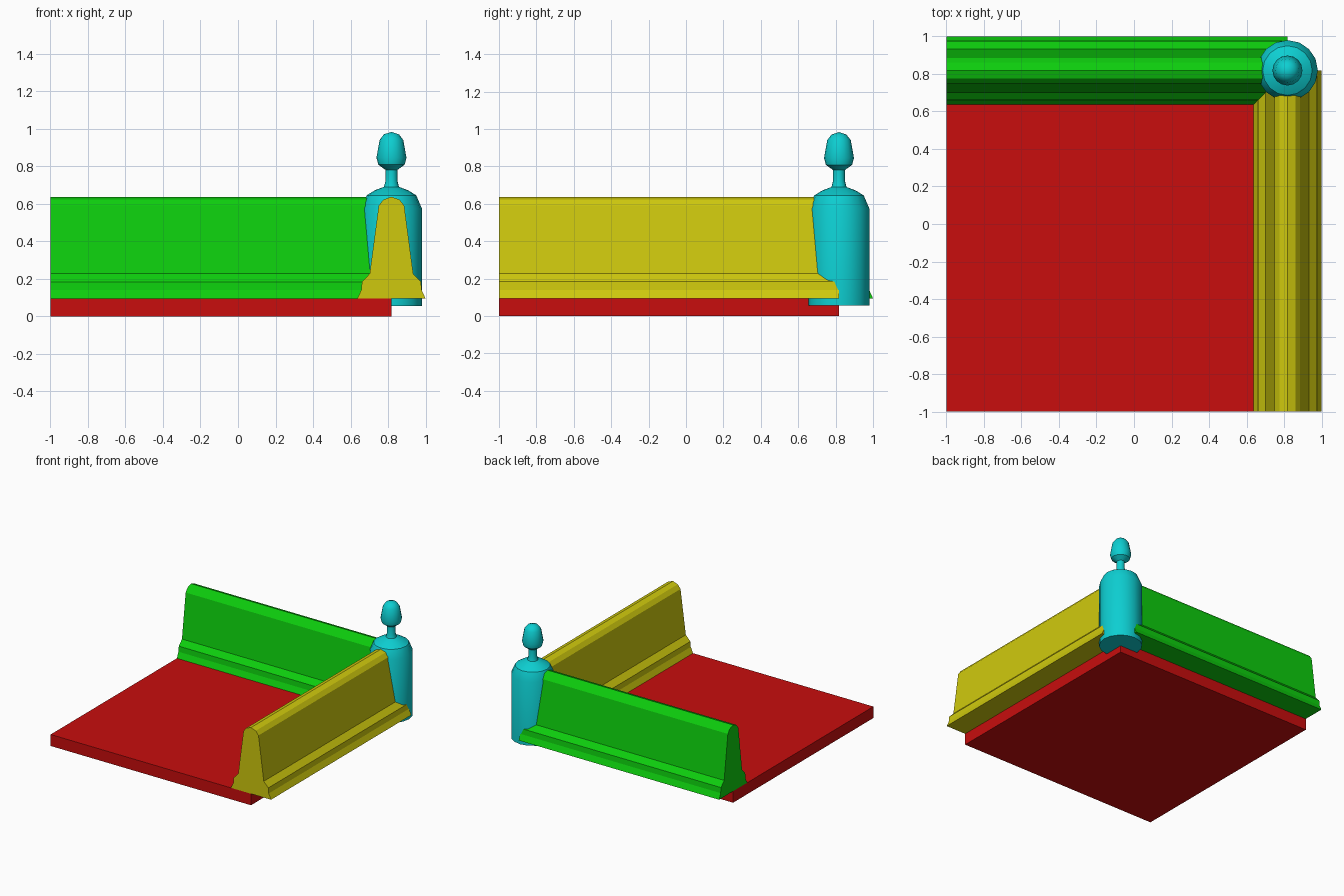
import bpy, bmesh, math

cube = bpy.data.objects.get("Cube")
if cube:
    bpy.data.objects.remove(cube, do_unlink=True)

C = 0.818          # centre line of both walls and the corner post
FLOOR_TOP = 0.094


def material(name, rgb):
    m = bpy.data.materials.new(name)
    m.use_nodes = True
    m.diffuse_color = (*rgb, 1)
    m.node_tree.nodes["Principled BSDF"].inputs["Base Color"].default_value = (*rgb, 1)
    return m


def finish(name, bm, mat):
    bmesh.ops.recalc_face_normals(bm, faces=bm.faces)
    mesh = bpy.data.meshes.new(name)
    bm.to_mesh(mesh)
    bm.free()
    mesh.materials.append(mat)
    ob = bpy.data.objects.new(name, mesh)
    bpy.context.collection.objects.link(ob)
    return ob


def prism(name, outline, mat, place):
    """Extrude a 2D outline from -1 to C; place(u, v, t) gives the 3D point."""
    bm = bmesh.new()
    ends = [[bm.verts.new(place(u, v, t)) for u, v in outline] for t in (-1, C)]
    for ring in ends:
        bm.faces.new(ring)
    n = len(outline)
    for i in range(n):
        j = (i + 1) % n
        bm.faces.new((ends[0][i], ends[0][j], ends[1][j], ends[1][i]))
    return finish(name, bm, mat)


red = material("red", (0.58, 0.004, 0.004))
green = material("green", (0.004, 0.62, 0.004))
yellow = material("yellow", (0.62, 0.58, 0.004))
cyan = material("cyan", (0.004, 0.62, 0.64))

# Floor slab
prism("floor_slab", [(-1, 0), (C, 0), (C, FLOOR_TOP), (-1, FLOOR_TOP)], red,
      lambda u, v, t: (u, t, v))

# Walls share one moulded cross-section: half width, height
half = [(0.182, FLOOR_TOP), (0.161, 0.14), (0.157, 0.184), (0.116, 0.227),
        (0.068, 0.59), (0.043, 0.622)]
section = half + [(0, 0.637)] + [(-w, z) for w, z in reversed(half)]
prism("back_wall", section, green, lambda u, v, t: (t, C + u, v))
prism("left_wall", section, yellow, lambda u, v, t: (C + u, t, v))

# Turned corner post with finial: radius, height
SIDES = 16
turning = [(0.162, 0.055), (0.162, 0.575), (0.132, 0.645), (0.088, 0.672),
           (0.04, 0.69), (0.031, 0.725), (0.031, 0.78), (0.07, 0.808),
           (0.08, 0.845), (0.063, 0.94), (0.04, 0.97)]
bm = bmesh.new()
rings = [[bm.verts.new((C + r * math.cos(2 * math.pi * k / SIDES),
                        C + r * math.sin(2 * math.pi * k / SIDES), z))
          for k in range(SIDES)] for r, z in turning]
tip = bm.verts.new((C, C, 0.983))
bm.faces.new(rings[0])
for k in range(SIDES):
    j = (k + 1) % SIDES
    for lo, hi in zip(rings, rings[1:]):
        bm.faces.new((lo[k], lo[j], hi[j], hi[k]))
    bm.faces.new((rings[-1][k], rings[-1][j], tip))
post = finish("corner_post", bm, cyan)
bpy.ops.object.select_all(action='DESELECT')
post.select_set(True)
bpy.context.view_layer.objects.active = post
bpy.ops.object.shade_smooth_by_angle(angle=math.radians(35))
